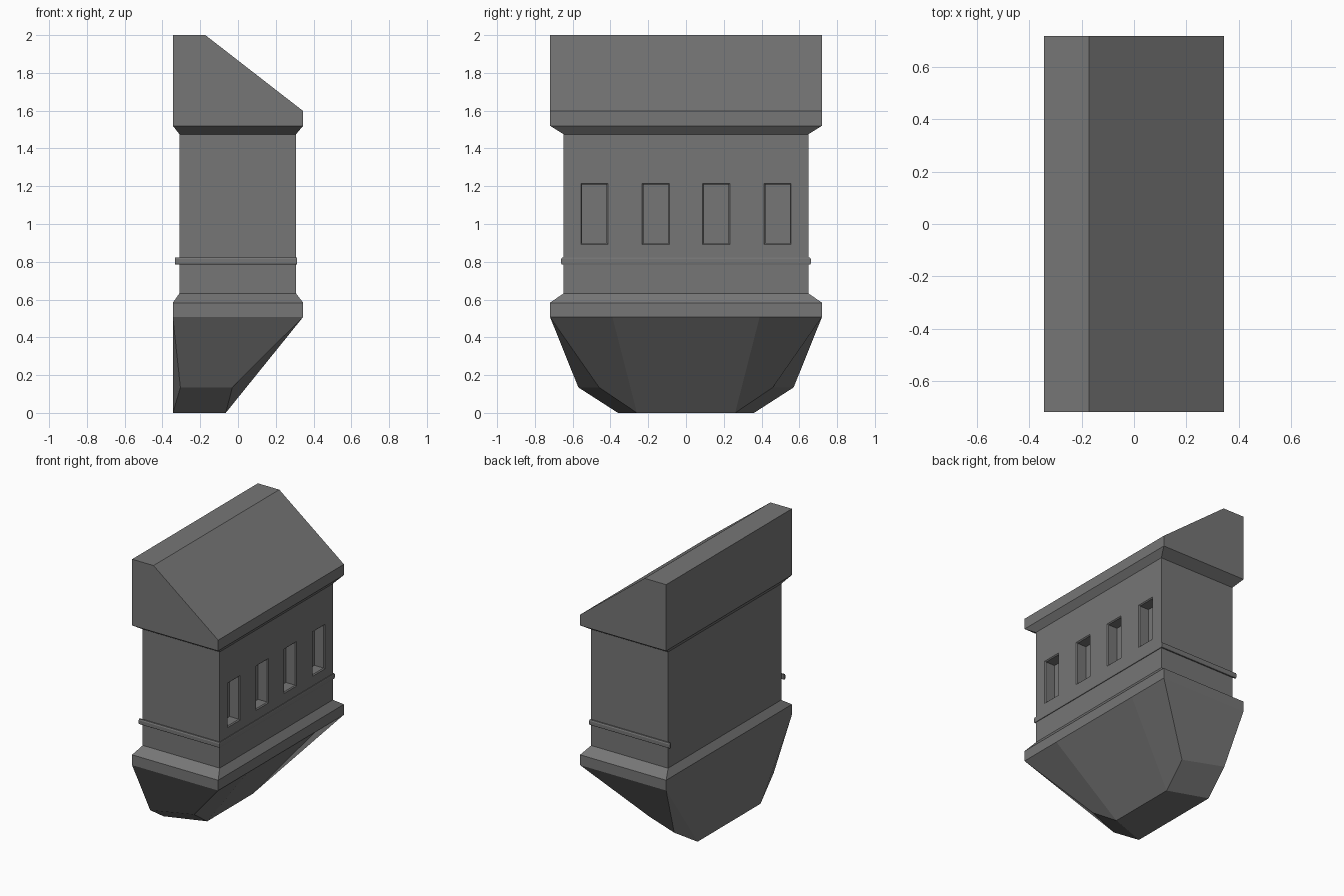
import bpy
import bmesh

if "Cube" in bpy.data.objects:
    bpy.data.objects.remove(bpy.data.objects["Cube"])

# Dark stone colour shared by all parts
stone = bpy.data.materials.new("dark_stone")
stone.diffuse_color = (0.18, 0.18, 0.18, 1)
stone.use_nodes = True
stone.node_tree.nodes["Principled BSDF"].inputs["Base Color"].default_value = stone.diffuse_color


def make(name, verts, faces):
    me = bpy.data.meshes.new(name)
    bm = bmesh.new()
    vs = [bm.verts.new(v) for v in verts]
    for f in faces:
        bm.faces.new([vs[i] for i in f])
    bmesh.ops.remove_doubles(bm, verts=bm.verts, dist=1e-5)
    bmesh.ops.recalc_face_normals(bm, faces=bm.faces)
    bm.to_mesh(me)
    bm.free()
    me.materials.append(stone)
    ob = bpy.data.objects.new(name, me)
    bpy.context.collection.objects.link(ob)
    return ob


def rect(x0, x1, y, z):
    return [(x0, -y, z), (x1, -y, z), (x1, y, z), (x0, y, z)]


def loft(name, rings, skip=(), cap_start=False, cap_end=False):
    n = len(rings[0])
    faces = [(a * n + i, a * n + (i + 1) % n, (a + 1) * n + (i + 1) % n, (a + 1) * n + i)
             for a in range(len(rings) - 1) for i in range(n) if i not in skip]
    if cap_start:
        faces.append(tuple(range(n))[::-1])
    if cap_end:
        faces.append(tuple(range((len(rings) - 1) * n, len(rings) * n)))
    return make(name, [v for r in rings for v in r], faces)


X, Y = 0.345, 0.72              # outer half sizes
WX0, WX1, WY = -0.31, 0.307, 0.648   # wall
Z0, Z1 = 0.633, 1.475           # wall bottom and top

# Flared ledges below and above the wall
loft("base_ledge", [rect(-X, X, Y, 0.508), rect(-X, X, Y, 0.583), rect(WX0, WX1, WY, Z0)])
loft("cornice", [rect(WX0, WX1, WY, Z1), rect(-X, X, Y, 1.52)])

# Lean-to roof
roof = [(-X, 1.52), (X, 1.52), (X, 1.598), (-0.173, 2.0), (-X, 2.0)]
loft("roof", [[(x, y, z) for x, z in roof] for y in (-Y, Y)],
     skip=(0,), cap_start=True, cap_end=True)

# Plain walls (the window side is built separately)
loft("wall", [rect(WX0, WX1, WY, Z0), rect(WX0, WX1, WY, Z1)], skip=(1,))

# Window wall: grid of panels, window cells replaced by chamfered recesses
centres = [-0.485, -0.16, 0.16, 0.485]
hw, zb, zt, ch, depth = 0.065, 0.899, 1.208, 0.007, 0.08
ys = [-WY] + [c + s * (hw + ch) for c in centres for s in (-1, 1)] + [WY]
zs = [Z0, zb - ch, zt + ch, Z1]
verts, faces = [], []


def quad(*pts):
    faces.append(tuple(range(len(verts), len(verts) + 4)))
    verts.extend(pts)


def window(a, b, c, d):
    loops = []
    for inset, x in ((0, WX1), (ch, WX1 - ch), (ch, WX1 - depth)):
        loops.append([(x, a + inset, c + inset), (x, b - inset, c + inset),
                      (x, b - inset, d - inset), (x, a + inset, d - inset)])
    for p, q in zip(loops, loops[1:]):
        for i in range(4):
            j = (i + 1) % 4
            quad(p[i], p[j], q[j], q[i])
    quad(*loops[-1])


for k in range(3):
    for i in range(len(ys) - 1):
        a, b, c, d = ys[i], ys[i + 1], zs[k], zs[k + 1]
        if k == 1 and i % 2 == 1:
            window(a, b, c, d)
        else:
            quad((WX1, a, c), (WX1, b, c), (WX1, b, d), (WX1, a, d))
make("window_wall", verts, faces)

# Moulding strip wrapped around three sides
prof = [(0, 0.785), (0.009, 0.785), (0.013, 0.791), (0.013, 0.814), (0.009, 0.823), (0, 0.823)]


def strip_ring(side, front):
    return [(WX1 + o * 0.5 if front else -0.333, side * (WY + o), z) for o, z in prof]


loft("moulding_strip", [strip_ring(*c) for c in ((-1, 0), (-1, 1), (1, 1), (1, 0))],
     cap_start=True, cap_end=True)

# Faceted corbel, mirrored across y = 0
half = [(-X, Y, 0.508), (X, Y, 0.508), (X, 0.39, 0.508), (X, 0, 0.508), (-X, 0, 0.508),
        (-0.305, 0.57, 0.135), (-0.03, 0.46, 0.135),
        (-X, 0.36, 0), (-0.065, 0.26, 0), (-0.065, 0, 0), (-X, 0, 0)]
panels = [(0, 5, 6, 1), (5, 7, 8, 6), (0, 7, 5), (1, 6, 8, 2),
          (2, 8, 9, 3), (7, 10, 9, 8), (0, 4, 10, 7)]
n = len(half)
make("corbel", half + [(x, -y, z) for x, y, z in half],
     panels + [tuple(i + n for i in reversed(f)) for f in panels])
